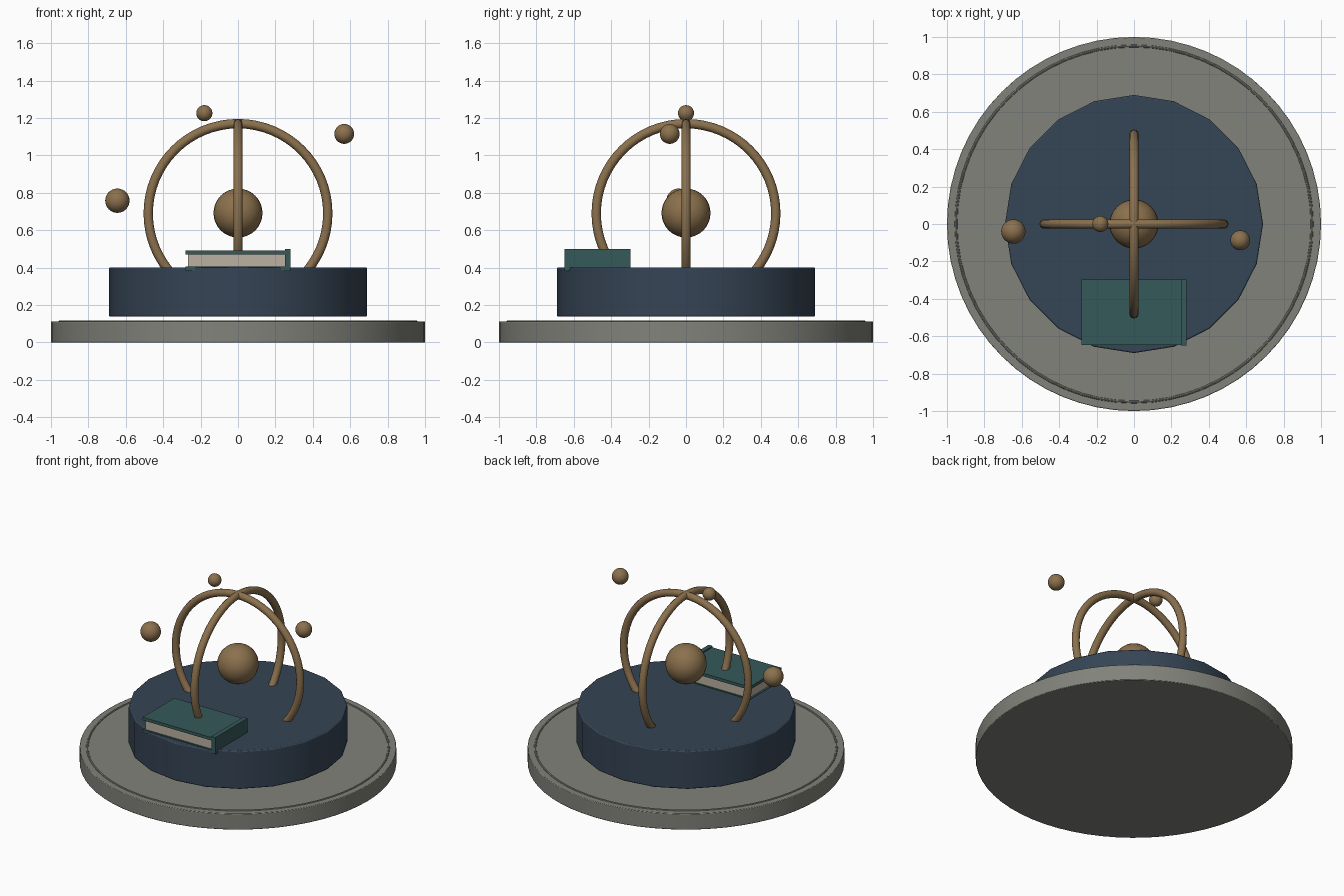
import bpy, math

if "Cube" in bpy.data.objects:
    bpy.data.objects.remove(bpy.data.objects["Cube"])


def material(name, rgb):
    m = bpy.data.materials.new(name)
    m.diffuse_color = (*rgb, 1)
    m.use_nodes = True
    m.node_tree.nodes["Principled BSDF"].inputs["Base Color"].default_value = m.diffuse_color
    return m


STONE = material("stone", (0.22, 0.225, 0.195))
NAVY = material("navy", (0.036, 0.058, 0.09))
BRONZE = material("bronze", (0.26, 0.165, 0.075))
TEAL = material("teal", (0.037, 0.1, 0.1))
PAPER = material("paper", (0.5, 0.44, 0.36))


def finish(name, mat, bevel=0, smooth=True):
    ob = bpy.context.object
    ob.name = name
    ob.data.materials.append(mat)
    if bevel:
        b = ob.modifiers.new("bevel", 'BEVEL')
        b.width, b.segments = bevel, 2
        b.limit_method, b.angle_limit = 'ANGLE', math.radians(40)
    if smooth:
        bpy.ops.object.shade_smooth_by_angle(angle=math.radians(35))
    return ob


def disc(name, sides, radius, z0, z1, mat, bevel):
    bpy.ops.mesh.primitive_cylinder_add(vertices=sides, radius=radius, depth=z1 - z0,
                                        location=(0, 0, (z0 + z1) / 2))
    return finish(name, mat, bevel)


def ring(name, major, minor, z, rot, mat, sides=64, tube=12):
    bpy.ops.mesh.primitive_torus_add(major_radius=major, minor_radius=minor, major_segments=sides,
                                     minor_segments=tube, location=(0, 0, z), rotation=rot)
    return finish(name, mat)


def ball(name, loc, radius):
    bpy.ops.mesh.primitive_uv_sphere_add(segments=24, ring_count=16, radius=radius, location=loc)
    return finish(name, BRONZE)


def box(name, lo, hi, mat):
    bpy.ops.mesh.primitive_cube_add(size=1, location=[(a + b) / 2 for a, b in zip(lo, hi)])
    bpy.context.object.scale = [b - a for a, b in zip(lo, hi)]
    bpy.ops.object.transform_apply(location=False, rotation=False, scale=True)
    return finish(name, mat, smooth=False)


# Round base with a thin raised trim, and the floating drum
disc("base_disc", 64, 1.0, 0, 0.112, STONE, 0.004)
ring("base_trim", 0.952, 0.008, 0.110, (0, 0, 0), STONE, 64, 8)
disc("drum", 20, 0.69, 0.138, 0.402, NAVY, 0.007)

# Two crossed upright rings sunk into the drum
H = math.pi / 2
ring("ring_side_to_side", 0.48, 0.025, 0.69, (H, 0, 0), BRONZE)
ring("ring_front_to_back", 0.48, 0.025, 0.69, (H, 0, H), BRONZE)

# Central globe and small orbiting balls
ball("globe", (0, 0, 0.692), 0.131)
ball("left_ball", (-0.645, -0.04, 0.758), 0.065)
ball("right_ball", (0.568, -0.087, 1.115), 0.053)
ball("top_ball", (-0.18, 0, 1.226), 0.043)

# Closed book lying on the drum's front edge
box("book_top_cover", (-0.282, -0.648, 0.47), (0.275, -0.298, 0.491), TEAL)
box("book_bottom_cover", (-0.282, -0.648, 0.384), (0.275, -0.298, 0.405), TEAL)
box("book_spine", (0.25, -0.65, 0.383), (0.281, -0.296, 0.50), TEAL)
box("book_pages", (-0.268, -0.636, 0.40), (0.255, -0.31, 0.472), PAPER)
